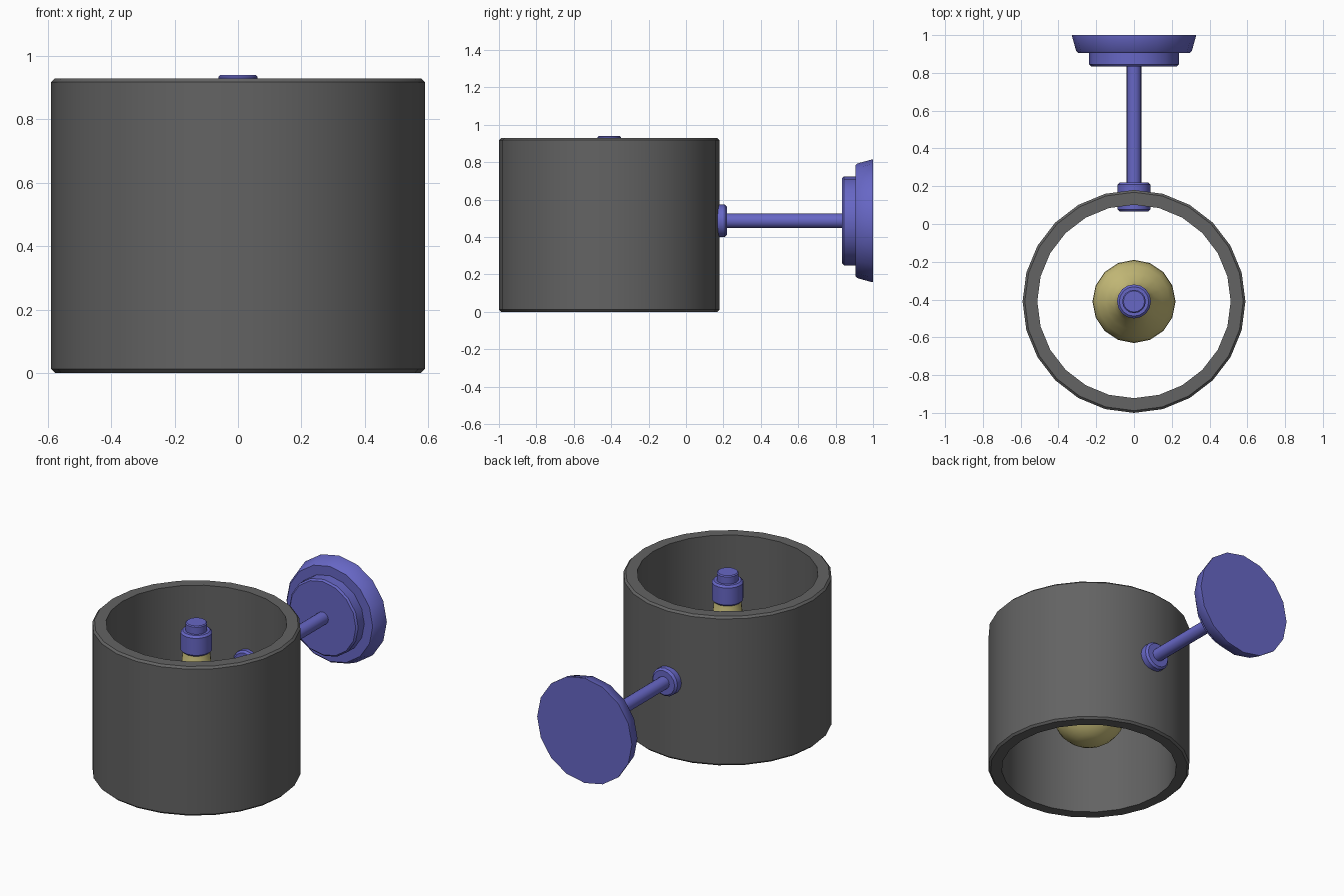
import bpy, bmesh, math
from mathutils import Matrix

cube = bpy.data.objects.get("Cube")
if cube:
    bpy.data.objects.remove(cube, do_unlink=True)


def material(name, rgb):
    m = bpy.data.materials.new(name)
    m.use_nodes = True
    col = (*rgb, 1.0)
    m.diffuse_color = col
    m.node_tree.nodes["Principled BSDF"].inputs["Base Color"].default_value = col
    return m


GREY = material("dark grey shade", (0.125, 0.125, 0.125))
BLUE = material("blue metal", (0.135, 0.135, 0.56))
YELLOW = material("pale yellow glass", (0.6, 0.53, 0.2))

AXIS_Y = -0.41   # centre line of shade and bulb
ARM_Z = 0.487    # centre line of wall arm


def lathe(name, profile, mat, sides, closed=False, along_y=False):
    """Spin (radius, height) points; open profiles are capped at both ends."""
    bm = bmesh.new()
    rings = []
    for r, h in profile:
        angles = [2 * math.pi * i / sides for i in range(sides)]
        rings.append([bm.verts.new((r * math.cos(a), r * math.sin(a), h)) for a in angles])
    pairs = list(zip(rings, rings[1:]))
    if closed:
        pairs.append((rings[-1], rings[0]))
    else:
        bm.faces.new(rings[0][::-1])
        bm.faces.new(rings[-1])
    for low, high in pairs:
        for i in range(sides):
            j = (i + 1) % sides
            bm.faces.new((low[i], low[j], high[j], high[i]))
    if along_y:
        move = Matrix.Translation((0, 0, ARM_Z)) @ Matrix.Rotation(-math.pi / 2, 4, 'X')
    else:
        move = Matrix.Translation((0, AXIS_Y, 0))
    bm.transform(move)
    bmesh.ops.recalc_face_normals(bm, faces=bm.faces)
    mesh = bpy.data.meshes.new(name)
    bm.to_mesh(mesh)
    bm.free()
    mesh.materials.append(mat)
    ob = bpy.data.objects.new(name, mesh)
    bpy.context.collection.objects.link(ob)
    bpy.ops.object.select_all(action='DESELECT')
    ob.select_set(True)
    bpy.context.view_layer.objects.active = ob
    bpy.ops.object.shade_smooth_by_angle(angle=math.radians(35))
    return ob


def drum(r, low, high, b):
    """Profile of a cylinder with bevelled rims."""
    return [(r - b, low), (r, low + b), (r, high - b), (r - b, high)]


# Open drum shade with a thick wall
lathe("shade", drum(0.59, 0, 0.93, 0.012) + [(0.512, 0.93), (0.512, 0)],
      GREY, 24, closed=True)

# Bulb: round globe running up into a narrow neck
R, C = 0.22, 0.39
globe = [(R * math.cos(math.radians(a)), C + R * math.sin(math.radians(a)))
         for a in range(-80, 31, 10)]
lathe("bulb", globe + [(0.15, 0.56), (0.11, 0.63), (0.085, 0.69), (0.077, 0.77)],
      YELLOW, 16)

# Socket above the bulb
lathe("socket", drum(0.09, 0.76, 0.89, 0.012), BLUE, 16)
lathe("socket_tip", drum(0.062, 0.88, 0.94, 0.006), BLUE, 16)

# Wall arm, its collar on the shade, and the stepped wall plate
lathe("arm", [(0.039, 0.1), (0.039, 0.86)], BLUE, 16, along_y=True)
lathe("collar", drum(0.087, 0.065, 0.22, 0.012), BLUE, 16, along_y=True)
lathe("wall_plate_step", drum(0.238, 0.835, 0.92, 0.01), BLUE, 16, along_y=True)
lathe("wall_plate", [(0.296, 0.905), (0.306, 0.915), (0.327, 0.99), (0.327, 1.0)],
      BLUE, 16, along_y=True)
